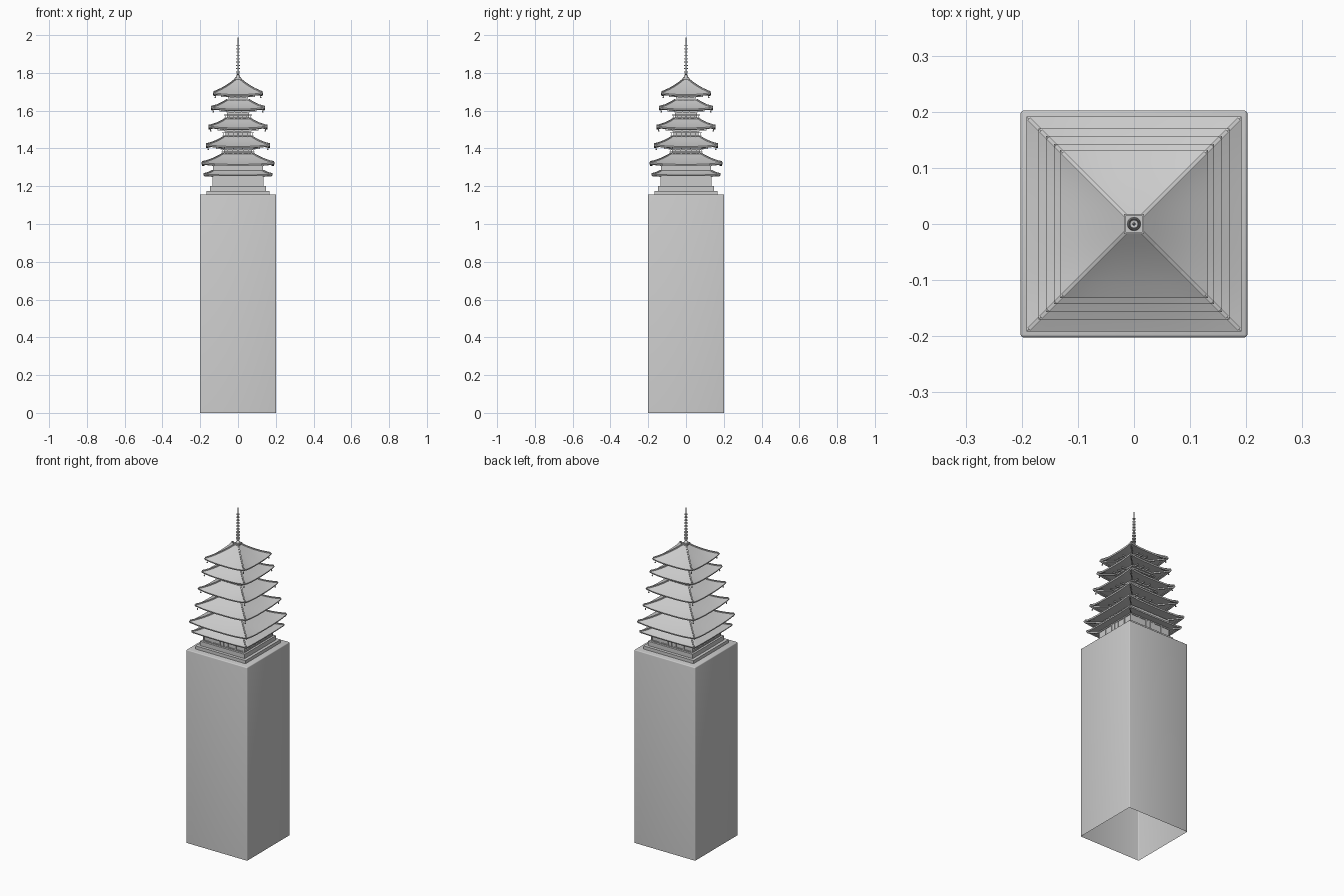
import bpy, bmesh, math
from mathutils import Vector, Matrix

if "Cube" in bpy.data.objects:
    bpy.data.objects.remove(bpy.data.objects["Cube"])


def finish(name, bm, smooth=False):
    bmesh.ops.recalc_face_normals(bm, faces=bm.faces[:]) if smooth is not None else None
    me = bpy.data.meshes.new(name)
    bm.to_mesh(me)
    bm.free()
    ob = bpy.data.objects.new(name, me)
    bpy.context.collection.objects.link(ob)
    if smooth:
        bpy.context.view_layer.objects.active = ob
        ob.select_set(True)
        bpy.ops.object.shade_smooth_by_angle(angle=math.radians(35))
        ob.select_set(False)
    return ob


def add_box(bm, lo, hi, rot=None):
    lo, hi = Vector(lo), Vector(hi)
    m = Matrix.Translation((lo + hi) / 2) @ Matrix.Diagonal((*(hi - lo), 1))
    bmesh.ops.create_cube(bm, size=1, matrix=(rot @ m) if rot else m)


def square_block(name, half, z0, z1):
    bm = bmesh.new()
    add_box(bm, (-half, -half, z0), (half, half, z1))
    return finish(name, bm)


def quarter_turns():
    return [Matrix.Rotation(k * math.pi / 2, 4, 'Z') for k in range(4)]


def lathe(name, profile, n=16):
    bm = bmesh.new()
    rings = [[bm.verts.new((r * math.cos(2 * math.pi * i / n), r * math.sin(2 * math.pi * i / n), z))
              for i in range(n)] for r, z in profile]
    for a, b in zip(rings, rings[1:]):
        for i in range(n):
            bm.faces.new((a[i], a[(i + 1) % n], b[(i + 1) % n], b[i]))
    bm.faces.new(rings[0])
    bm.faces.new(rings[-1])
    return finish(name, bm, True)


def roof(name, half, top, z_eave, z_top, wall, lift=0.012, thick=0.008):
    """Hipped roof: concave slope, raised corners, fascia and sloping soffit."""
    def eave_lift(t, s):
        return lift * t ** 2 * abs(s) ** 3

    def slope(t):
        return z_top - (z_top - z_eave) * (1.25 * t - 0.25 * t * t)

    rows = [(top + (half - top) * t, slope(t), t) for t in (0, .2, .4, .6, .8, 1)]
    rows += [(half - 0.002, z_eave - thick, 1), (half - 0.014, z_eave - thick, 1),
             (half - 0.015, z_eave - thick + 0.003, 1), (wall, z_eave - 0.002, 0)]
    n = 12
    bm = bmesh.new()
    for rot in quarter_turns():
        grid = []
        for h, z, t in rows:
            grid.append([bm.verts.new(rot @ Vector((h * s, -h, z + eave_lift(t, s))))
                         for s in [2 * i / n - 1 for i in range(n + 1)]])
        for a, b in zip(grid, grid[1:]):
            for i in range(n):
                bm.faces.new((a[i], a[i + 1], b[i + 1], b[i]))
    bmesh.ops.remove_doubles(bm, verts=bm.verts[:], dist=1e-5)
    finish(name, bm, True)

    # Hip ridges following the corners, and hip rafters below
    bm = bmesh.new()
    for rot in quarter_turns():
        def beam(pts, w, ht):
            side = Vector((1, 1, 0)).normalized() * w
            secs = []
            for p in pts:
                p = Vector(p)
                up = Vector((0, 0, ht))
                secs.append([bm.verts.new(rot @ q) for q in (p - side, p + side, p + side + up, p - side + up)])
            for a, b in zip(secs, secs[1:]):
                for i in range(4):
                    bm.faces.new((a[i], a[(i + 1) % 4], b[(i + 1) % 4], b[i]))
            bm.faces.new(secs[0])
            bm.faces.new(secs[-1])
        pts = []
        for t in (0, .2, .4, .6, .8, .96):
            h = top + (half - top) * t
            pts.append((h, -h, slope(t) + eave_lift(t, 1) - 0.002))
        beam(pts, 0.0035, 0.007)
        e = half - 0.006
        beam([(wall, -wall, z_eave - 0.010), (e, -e, z_eave + lift - thick - 0.005)], 0.003, 0.007)
    finish(name + "_hip_ridges", bm)


def corner_bells(name, d, z):
    bm = bmesh.new()
    for rot in quarter_turns():
        for r1, r2, zc, dep in ((.0008, .0008, z - .004, .010), (.0042, .002, z - .012, .009)):
            bmesh.ops.create_cone(bm, cap_ends=True, segments=8, radius1=r1, radius2=r2, depth=dep,
                                  matrix=rot @ Matrix.Translation((d, d, zc)))
    finish(name, bm)


def railing(name, half, z0, z1):
    bm = bmesh.new()
    for rot in quarter_turns():
        for z, over in ((z1, 0.008), ((z0 + z1) / 2, 0.004)):
            add_box(bm, (-half - over, -half - .0012, z - .0015), (half + over, -half + .0012, z + .0015), rot)
        for i in range(6):
            x = -half + 2 * half * i / 6
            add_box(bm, (x - .0014, -half - .0014, z0), (x + .0014, -half + .0014, z1 + .002), rot)
    finish(name, bm)


# Tall hollow pedestal, open underneath, with softened edges
bm = bmesh.new()
add_box(bm, (-.202, -.202, 0), (.202, .202, 1.157))
bmesh.ops.delete(bm, geom=[f for f in bm.faces if f.calc_center_median().z < .01], context='FACES_ONLY')
edges = [e for e in bm.edges if not e.is_boundary]
bmesh.ops.bevel(bm, geom=edges, offset=.005, segments=3, profile=.5, affect='EDGES')
finish("pedestal", bm, True)

# Stepped stone base
square_block("base_lower", .166, 1.155, 1.176)
square_block("base_upper", .148, 1.176, 1.202)

# Ground storey with doors and posts on every side
square_block("ground_wall", .132, 1.20, 1.262)
bm = bmesh.new()
for rot in quarter_turns():
    add_box(bm, (-.133, -.136, 1.202), (.133, -.130, 1.208), rot)
    add_box(bm, (-.133, -.136, 1.250), (.133, -.130, 1.256), rot)
    for x in (-.132, -.078, -.026, .026, .078, .132):
        add_box(bm, (x - .003, -.136, 1.202), (x + .003, -.130, 1.255), rot)
    for x in (-.012, .012):
        add_box(bm, (x - .0112, -.1345, 1.207), (x + .0112, -.130, 1.250), rot)
finish("ground_doors_and_posts", bm)
roof("skirt_roof", .182, .132, 1.260, 1.282, .134, lift=.004, thick=.007)
square_block("first_wall", .132, 1.262, 1.309)

# Five main roofs: eave half width, eave z, top z, ridge top half, wall half width
tiers = [
    (.192, 1.316, 1.372, .080, .115),
    (.170, 1.411, 1.462, .074, .071),
    (.157, 1.509, 1.557, .066, .064),
    (.143, 1.609, 1.657, .058, .054),
    (.132, 1.686, 1.765, .014, .046),
]
for i, (half, ze, zt, top, wall) in enumerate(tiers):
    tag = f"tier_{i + 1}"
    roof(tag + "_roof", half, top, ze, zt, wall, lift=.011)
    if i == 0:
        continue
    floor = tiers[i - 1][2]
    if i == 4:
        floor -= .024
    # Storey wall, balcony, eave brackets and corner posts
    square_block(tag + "_wall", wall, floor - .03, ze)
    square_block(tag + "_balcony", wall + .010, floor - .012, floor + .004)
    railing(tag + "_railing", wall + .013, floor - .002, floor + .020)
    bm = bmesh.new()
    for k, (out, dz) in enumerate(((.008, -.020), (.018, -.012))):
        add_box(bm, (-wall - out, -wall - out, ze + dz), (wall + out, wall + out, ze + dz + .008))
    for rot in quarter_turns():
        for x in (-wall, -wall / 3, wall / 3):
            add_box(bm, (x - .003, -wall - .003, floor), (x + .003, -wall + .003, ze - .01), rot)
            add_box(bm, (x - .003, -wall - .045, ze - .013), (x + .003, -wall, ze - .006), rot)
    finish(tag + "_brackets", bm)
    corner_bells(tag + "_bells", half - .012, ze - .002)

# Spire: square dew basin, dome, pole, nine rings and a jewel tip
square_block("spire_basin", .015, 1.755, 1.776)
square_block("spire_basin_rim", .018, 1.768, 1.773)
lathe("spire_dome", [(.012, 1.776), (.0115, 1.782), (.008, 1.787), (.004, 1.789),
                     (.008, 1.793), (.008, 1.795), (.003, 1.797)])
lathe("spire_pole", [(.0035, 1.78), (.003, 1.95), (.0015, 1.972), (.0028, 1.978), (.0015, 1.984), (.0006, 2.0)], 12)
for k in range(9):
    r, z = .0105 - .0004 * k, 1.805 + .0175 * k
    lathe(f"spire_ring_{k + 1}", [(.002, z - .002), (r, z - .003), (r, z + .003), (.002, z + .002)])
